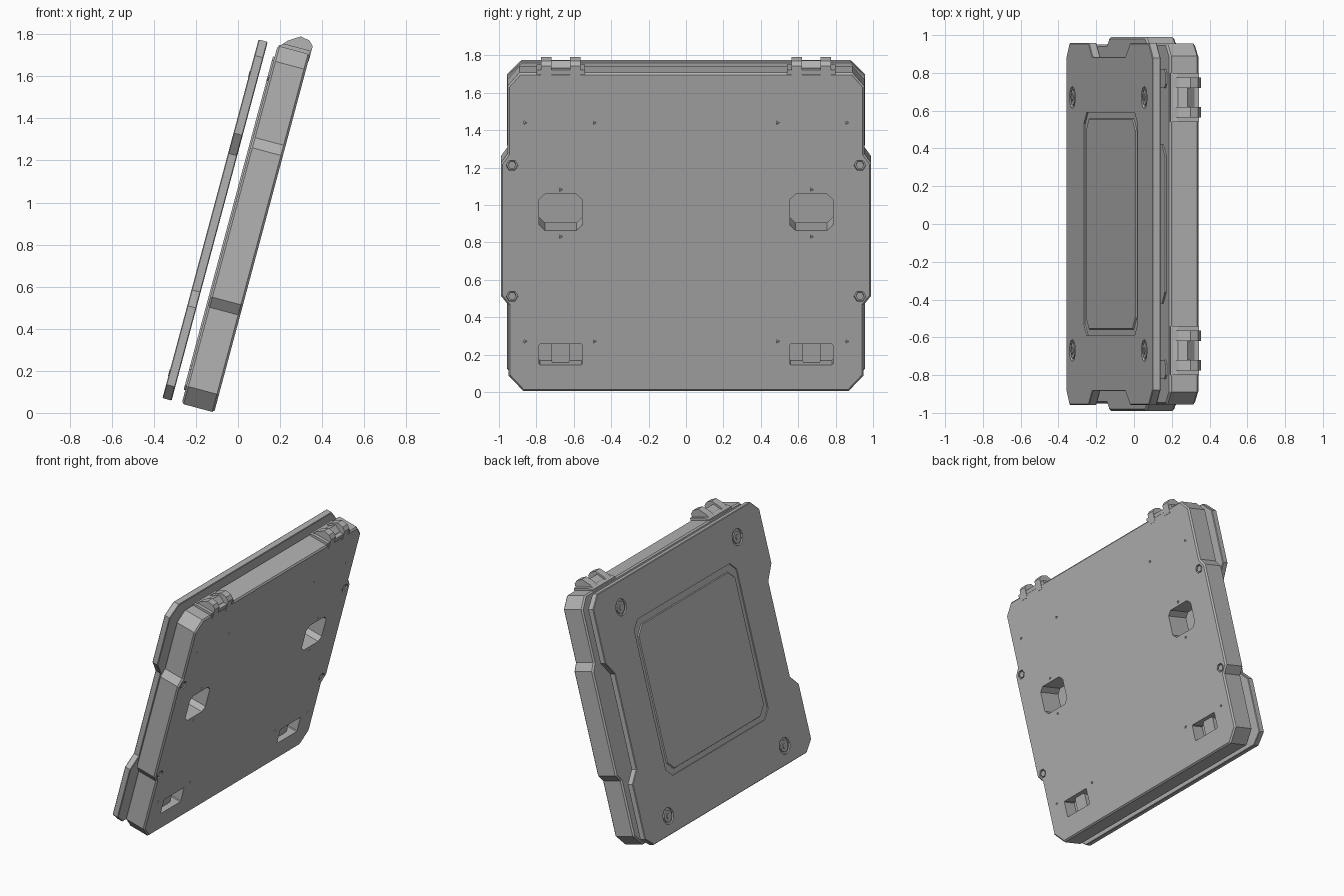
import bpy, bmesh, math

old = bpy.data.objects.get("Cube")
if old:
    bpy.data.objects.remove(old)

TILT = math.radians(15)          # the whole slab leans towards +x
PLATE_OUT, PLATE_IN = -0.365, -0.32
BODY_IN, BODY_OUT = -0.27, -0.11

grey = bpy.data.materials.new("plain_grey")
grey.use_nodes = True
colour = (0.45, 0.45, 0.45, 1)
grey.diffuse_color = colour
grey.node_tree.nodes["Principled BSDF"].inputs["Base Color"].default_value = colour


def add_prism(bm, outline, t0, t1, taper=1.0):
    """Extrude a (y, s) outline through the slab thickness, t0 to t1."""
    cy = sum(p[0] for p in outline) / len(outline)
    cs = sum(p[1] for p in outline) / len(outline)
    low = [bm.verts.new((t0, y, s)) for y, s in outline]
    high = [bm.verts.new((t1, cy + (y - cy) * taper, cs + (s - cs) * taper))
            for y, s in outline]
    bm.faces.new(low)
    bm.faces.new(high)
    for i in range(len(low)):
        j = (i + 1) % len(low)
        bm.faces.new((low[i], low[j], high[j], high[i]))


def finish(name, bm, bevel=0):
    bmesh.ops.recalc_face_normals(bm, faces=bm.faces)
    mesh = bpy.data.meshes.new(name)
    bm.to_mesh(mesh)
    bm.free()
    mesh.materials.append(grey)
    obj = bpy.data.objects.new(name, mesh)
    bpy.context.collection.objects.link(obj)
    obj.rotation_euler = (0, TILT, 0)
    if bevel:
        mod = obj.modifiers.new("edge_bevel", 'BEVEL')
        mod.width, mod.segments = bevel, 1
        mod.limit_method, mod.angle_limit = 'ANGLE', math.radians(60)
    return obj


def prisms(name, outlines, t0, t1, bevel=0, taper=1.0):
    bm = bmesh.new()
    for outline in outlines:
        add_prism(bm, outline, t0, t1, taper)
    return finish(name, bm, bevel)


def carve(obj, name, outlines, t0, t1):
    cutter = prisms(name, outlines, t0, t1)
    cutter.hide_render = True
    cutter.hide_set(True)
    mod = obj.modifiers.new(name, 'BOOLEAN')
    mod.operation, mod.solver, mod.object = 'DIFFERENCE', 'EXACT', cutter
    bpy.context.view_layer.objects.active = obj
    for m in list(obj.modifiers):
        bpy.ops.object.modifier_apply(modifier=m.name)
    bpy.data.objects.remove(cutter)


def mirrored(half):
    """Close a half outline, listed bottom to top, across y = 0."""
    return half + [(-y, s) for y, s in reversed(half)]


def panel(y, s, w, h, c):
    """Rectangle with cut corners."""
    a, b = w / 2, h / 2
    return [(y + i, s + j) for i, j in (
        (c - a, -b), (a - c, -b), (a, c - b), (a, b - c),
        (a - c, b), (c - a, b), (-a, b - c), (-a, c - b))]


def ngon(y, s, r, n):
    return [(y + r * math.cos(math.tau * i / n), s + r * math.sin(math.tau * i / n))
            for i in range(n)]


def both(fn, y, *args):
    return [fn(y, *args), fn(-y, *args)]


# Main body: wide in the middle, narrower at both ends
body_outline = mirrored([(0.87, -0.027), (0.95, 0.06), (0.95, 0.45), (0.99, 0.5),
                         (0.99, 1.235), (0.955, 1.285), (0.955, 1.66), (0.89, 1.735)])
body = prisms("main_body", [body_outline], BODY_IN, BODY_OUT, 0.01)
carve(body, "grip_holes", both(panel, 0.67, 0.965, 0.23, 0.2, 0.03), -0.4, 0)
carve(body, "latch_pockets", both(panel, 0.67, 0.178, 0.23, 0.115, 0.005), -0.2, 0)
bolts = both(ngon, 0.93, 1.225, 0.032, 6) + both(ngon, 0.93, 0.5, 0.032, 6)
carve(body, "bolt_holes", bolts, -0.13, 0)
dots = []
for y, s in ((0.86, 1.46), (0.49, 1.46), (0.67, 1.09), (0.67, 0.83),
             (0.86, 0.25), (0.49, 0.25)):
    dots += both(ngon, y, s, 0.011, 3)
carve(body, "pin_holes", dots, -0.13, 0)

# Catches inside the pockets and bolt heads inside their holes
prisms("latch_catches", both(panel, 0.67, 0.178, 0.1, 0.113, 0.01), -0.201, -0.15)
prisms("bolt_heads", [ngon(y, s, 0.022, 6) for y in (0.93, -0.93) for s in (0.5, 1.225)],
       -0.131, -0.114)

# Low panel and pads on the inner face of the body
prisms("inner_panel", [panel(0, 0.87, 0.84, 1.6, 0.06)], BODY_IN - 0.008, BODY_IN + 0.002)
prisms("inner_pads", both(panel, 0.77, 1.62, 0.1, 0.12, 0.02) +
       both(panel, 0.77, 0.1, 0.1, 0.12, 0.02), BODY_IN - 0.008, BODY_IN + 0.002)

# Cover plate: wide at both ends, notched in the middle
plate_outline = mirrored([(0.88, -0.025), (0.958, 0.042), (0.958, 0.43), (0.885, 0.508),
                          (0.885, 1.18), (0.958, 1.28), (0.958, 1.662), (0.88, 1.74)])
plate = prisms("cover_plate", [plate_outline], PLATE_OUT, PLATE_IN, 0.004)
screws = [(y, s) for y in (0.67, -0.67) for s in (0.1, 1.57)]
carve(plate, "panel_recess", [panel(0, 0.885, 1.18, 1.1, 0.06)], -0.4, PLATE_OUT + 0.008)
carve(plate, "screw_recesses", [ngon(y, s, 0.058, 12) for y, s in screws],
      -0.4, PLATE_OUT + 0.012)
prisms("cover_panel", [panel(0, 0.88, 1.12, 1.02, 0.06)],
       PLATE_OUT + 0.01, PLATE_OUT + 0.001, taper=0.99)
prisms("screw_heads", [ngon(y, s, 0.042, 12) for y, s in screws],
       PLATE_OUT + 0.014, PLATE_OUT + 0.002)
prisms("screw_sockets", [ngon(y, s, 0.02, 6) for y, s in screws],
       PLATE_OUT + 0.014, PLATE_OUT - 0.002)


# Top brackets: two ridged cheeks around a sloped centre on a low foot
def add_ridge(bm, y0, y1, profile):
    ends = [[bm.verts.new((t, y, s)) for t, s in profile] for y in (y0, y1)]
    bm.faces.new(ends[0])
    bm.faces.new(ends[1])
    for i in range(len(profile)):
        j = (i + 1) % len(profile)
        bm.faces.new((ends[0][i], ends[0][j], ends[1][j], ends[1][i]))


foot = [(-0.265, 1.72), (-0.265, 1.74), (-0.23, 1.752), (-0.112, 1.752), (-0.112, 1.72)]
cheek = [(-0.26, 1.735), (-0.23, 1.77), (-0.175, 1.806), (-0.13, 1.798),
         (-0.108, 1.775), (-0.108, 1.7), (-0.13, 1.7), (-0.13, 1.735)]
centre = [(-0.25, 1.735), (-0.185, 1.785), (-0.14, 1.755), (-0.14, 1.735)]
for side, label in ((1, "left"), (-1, "right")):
    bm = bmesh.new()
    mid = 0.67 * side
    add_ridge(bm, mid - 0.13, mid + 0.13, foot)
    add_ridge(bm, mid - 0.105, mid - 0.05, cheek)
    add_ridge(bm, mid + 0.05, mid + 0.105, cheek)
    add_ridge(bm, mid - 0.05, mid + 0.05, centre)
    finish(label + "_top_bracket", bm)
